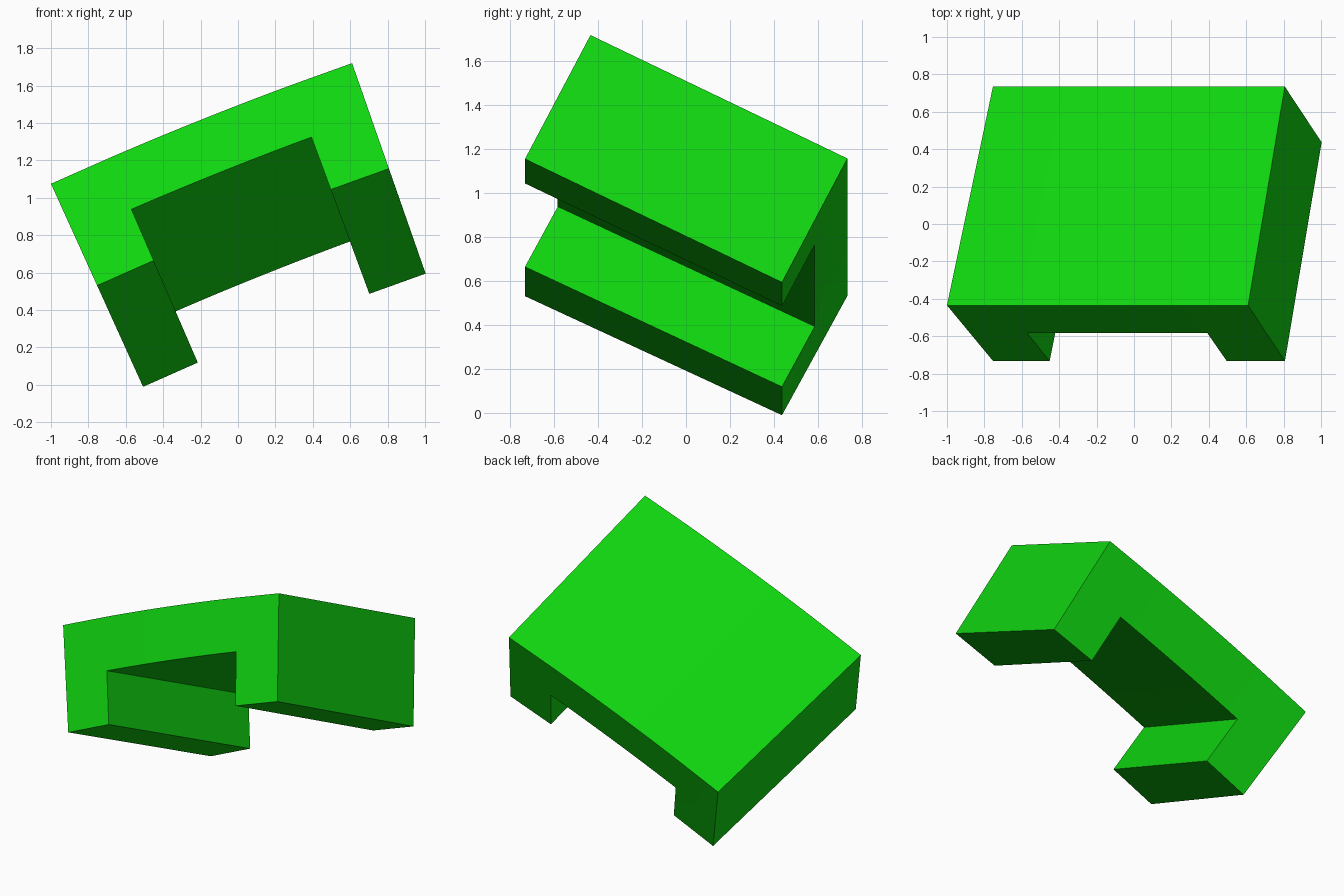
import bpy, bmesh, math
from mathutils import Vector

cube = bpy.data.objects.get("Cube")
if cube:
    bpy.data.objects.remove(cube, do_unlink=True)

# Flat green material
green = bpy.data.materials.new("bright green")
green.use_nodes = True
colour = (0.005, 0.66, 0.005, 1.0)
green.diffuse_color = colour
green.node_tree.nodes["Principled BSDF"].inputs["Base Color"].default_value = colour

# Gently curved bracket: a sector swept around a distant axis parallel to y
LEFT, RIGHT = Vector((-1.0, 1.075)), Vector((0.61, 1.72))   # ends of the top front arc (x, z)
chord = RIGHT - LEFT
TILT = math.atan2(chord.y, chord.x)
HALF = math.radians(2.57)
RADIUS = chord.length / (2 * math.sin(HALF))
CENTRE = (LEFT + RIGHT) / 2 + Vector((math.sin(TILT), -math.cos(TILT))) * RADIUS * math.cos(HALF)
LEG = math.radians(1.01)                                    # leg width as an angle
SEGMENTS = 10


def place(angle, length, thick):
    """Angle along the arc, then 0..1 along the length and through the thickness."""
    depth = 0.595 * length + 0.597 * thick
    y = -0.435 + 1.17 * length - 0.298 * thick
    r = RADIUS - depth
    return Vector((CENTRE.x - r * math.sin(angle), y, CENTRE.y + r * math.cos(angle)))


# Columns across the arc: one leg, the span, the other leg
start, end = TILT + HALF, TILT - HALF
a, b = start - LEG, end + LEG
angles = [start] + [a + (b - a) * i / SEGMENTS for i in range(SEGMENTS + 1)] + [end]

# U-shaped front in flat coordinates: full top row, lower row only at the legs
bm = bmesh.new()
grid = [[bm.verts.new((ang, 0, t)) for t in (0, 0.5, 1)] for ang in angles]
for i in range(len(angles) - 1):
    rows = (0, 1) if i in (0, len(angles) - 2) else (0,)
    for j in rows:
        bm.faces.new((grid[i][j], grid[i + 1][j], grid[i + 1][j + 1], grid[i][j + 1]))
bmesh.ops.delete(bm, geom=[v for v in bm.verts if not v.link_faces], context='VERTS')

# Extrude to the back, then bend into place
extruded = bmesh.ops.extrude_face_region(bm, geom=bm.faces[:], use_keep_orig=True)
for v in extruded["geom"]:
    if isinstance(v, bmesh.types.BMVert):
        v.co.y = 1
for v in bm.verts:
    v.co = place(*v.co)
bmesh.ops.recalc_face_normals(bm, faces=bm.faces[:])

mesh = bpy.data.meshes.new("curved_bracket")
bm.to_mesh(mesh)
bm.free()
mesh.materials.append(green)
bracket = bpy.data.objects.new("curved_bracket", mesh)
bpy.context.collection.objects.link(bracket)

# Smooth the curve, keep the corners sharp
bpy.ops.object.select_all(action='DESELECT')
bracket.select_set(True)
bpy.context.view_layer.objects.active = bracket
bpy.ops.object.shade_smooth_by_angle(angle=math.radians(30))
